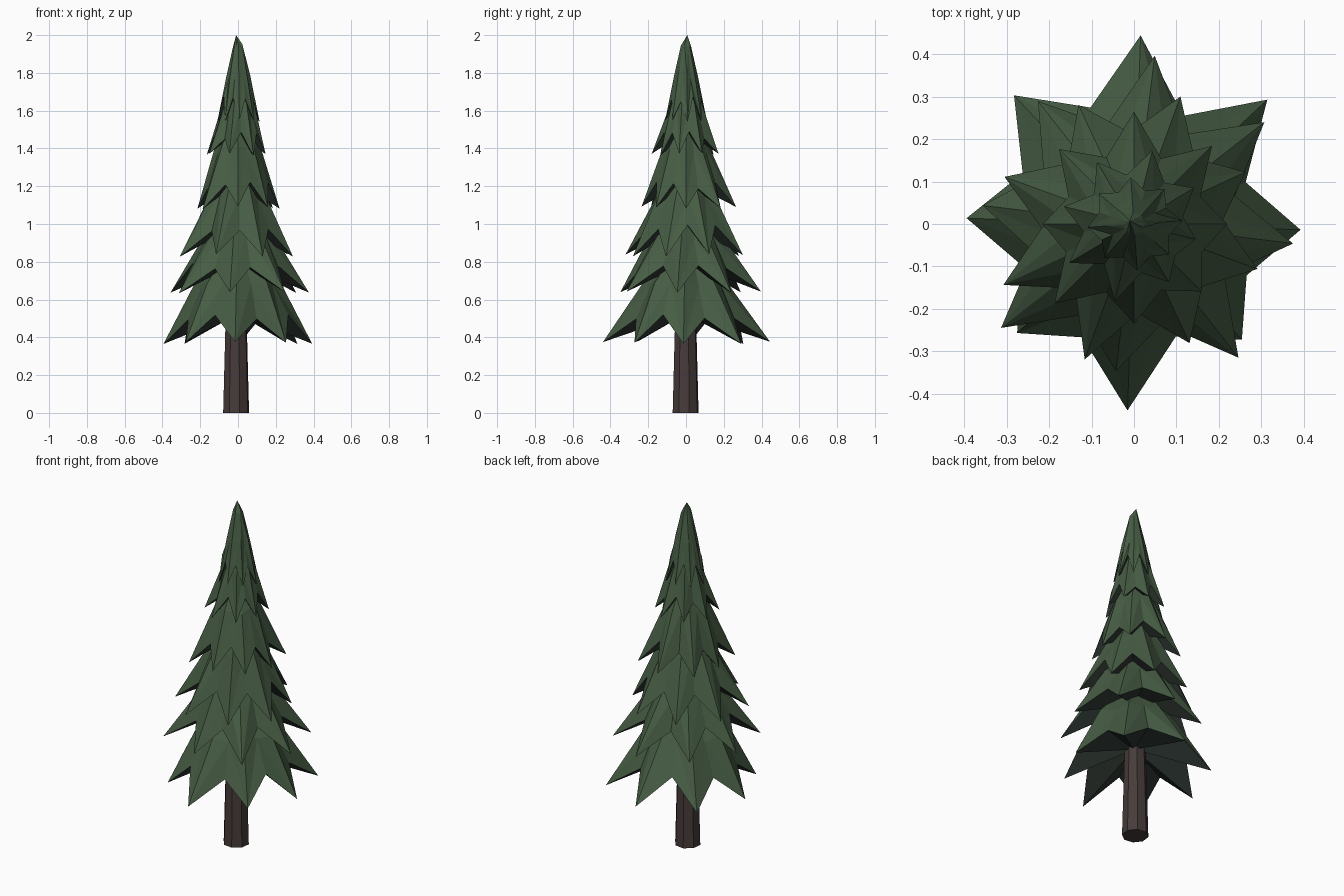
import bpy, bmesh, math, random
from math import cos, sin, radians

random.seed(4)
cube = bpy.data.objects.get("Cube")
if cube:
    bpy.data.objects.remove(cube)


def make_material(name, rgb):
    mat = bpy.data.materials.new(name)
    mat.use_nodes = True
    mat.diffuse_color = (*rgb, 1)
    bsdf = next(n for n in mat.node_tree.nodes if n.type == 'BSDF_PRINCIPLED')
    bsdf.inputs["Base Color"].default_value = (*rgb, 1)
    bsdf.inputs["Roughness"].default_value = 0.9
    return mat


def finish(bm, name, mats):
    bmesh.ops.recalc_face_normals(bm, faces=bm.faces)
    mesh = bpy.data.meshes.new(name)
    bm.to_mesh(mesh)
    bm.free()
    for mat in mats:
        mesh.materials.append(mat)
    obj = bpy.data.objects.new(name, mesh)
    bpy.context.collection.objects.link(obj)
    return obj


def polar(r, angle, z):
    return (r * cos(angle), r * sin(angle), z)


def foliage_tier(name, radii, tip_z, notch, rings, apex_z, turn, mats):
    """Eight-pointed skirt: drooping tips, raised notches, ridged rings, apex."""
    bm = bmesh.new()
    count = 2 * len(radii)
    angles = [radians(turn) + math.tau * i / count for i in range(count)]
    rim = []
    for i, a in enumerate(angles):
        if i % 2 == 0:
            co = polar(radii[i // 2], a, tip_z + random.uniform(-.008, .008))
        else:
            co = polar(notch[0] * random.uniform(.97, 1.03), a,
                       notch[1] + random.uniform(-.02, .02))
        rim.append(bm.verts.new(co))
    loops = [rim]
    for r, z in rings:
        loops.append([bm.verts.new(polar(r * (1 if i % 2 == 0 else .88), a,
                                         z + random.uniform(-.015, .015)))
                      for i, a in enumerate(angles)])
    apex = bm.verts.new((-.01, .007, apex_z))
    under = bm.verts.new((0, 0, notch[1] + .02))
    for i in range(count):
        j = (i + 1) % count
        for low, high in zip(loops, loops[1:]):
            # Split along the ridge side so every tip keeps a clean crease
            a, b, c, d = low[i], low[j], high[j], high[i]
            tris = ((a, b, d), (b, c, d)) if i % 2 else ((a, b, c), (a, c, d))
            for tri in tris:
                bm.faces.new(tri)
        bm.faces.new((loops[-1][i], loops[-1][j], apex))
        # Shaded inner needles
        bm.faces.new((rim[j], rim[i], under)).material_index = 1
    return finish(bm, name, mats)


green = make_material("needle green", (.061, .107, .057))
dark_green = make_material("inner needle dark green", (.026, .036, .03))
brown = make_material("bark brown", (.062, .044, .043))

# Trunk: tapered octagonal prism
bm = bmesh.new()
bmesh.ops.create_cone(bm, cap_ends=True, segments=8, radius1=.071, radius2=.056,
                      depth=.56)
trunk = finish(bm, "trunk", [brown])
trunk.location = (-.01, -.002, .28)
trunk.rotation_euler.z = radians(15)

# Foliage, lowest tier first: tip radii, tip height, notch, rings, apex, turn
tiers = [
    ([.393, .43, .445, .415, .395, .377, .44, .373], .37, (.288, .505),
     [(.225, .68)], .95, -2),
    ([.378, .39, .4, .368, .36, .398, .35, .4], .637, (.248, .775),
     [(.185, .94)], 1.2, -7),
    ([.31, .29, .32, .31, .325, .34, .34, .31], .835, (.212, .975),
     [(.155, 1.16)], 1.42, -20),
    ([.22, .26, .265, .25, .215, .265, .235, .225], 1.085, (.17, 1.205),
     [(.122, 1.4)], 1.64, 0),
    ([.15, .165, .178, .17, .17, .178, .187, .16], 1.365, (.12, 1.47),
     [(.09, 1.62)], 1.82, -14),
    ([.115, .11, .11, .11, .11, .105, .11, .11], 1.545, (.085, 1.665),
     [(.064, 1.78), (.027, 1.94)], 2.0, 4),
]
for number, tier in enumerate(tiers, 1):
    foliage_tier(f"foliage_tier_{number}", *tier, [green, dark_green])
